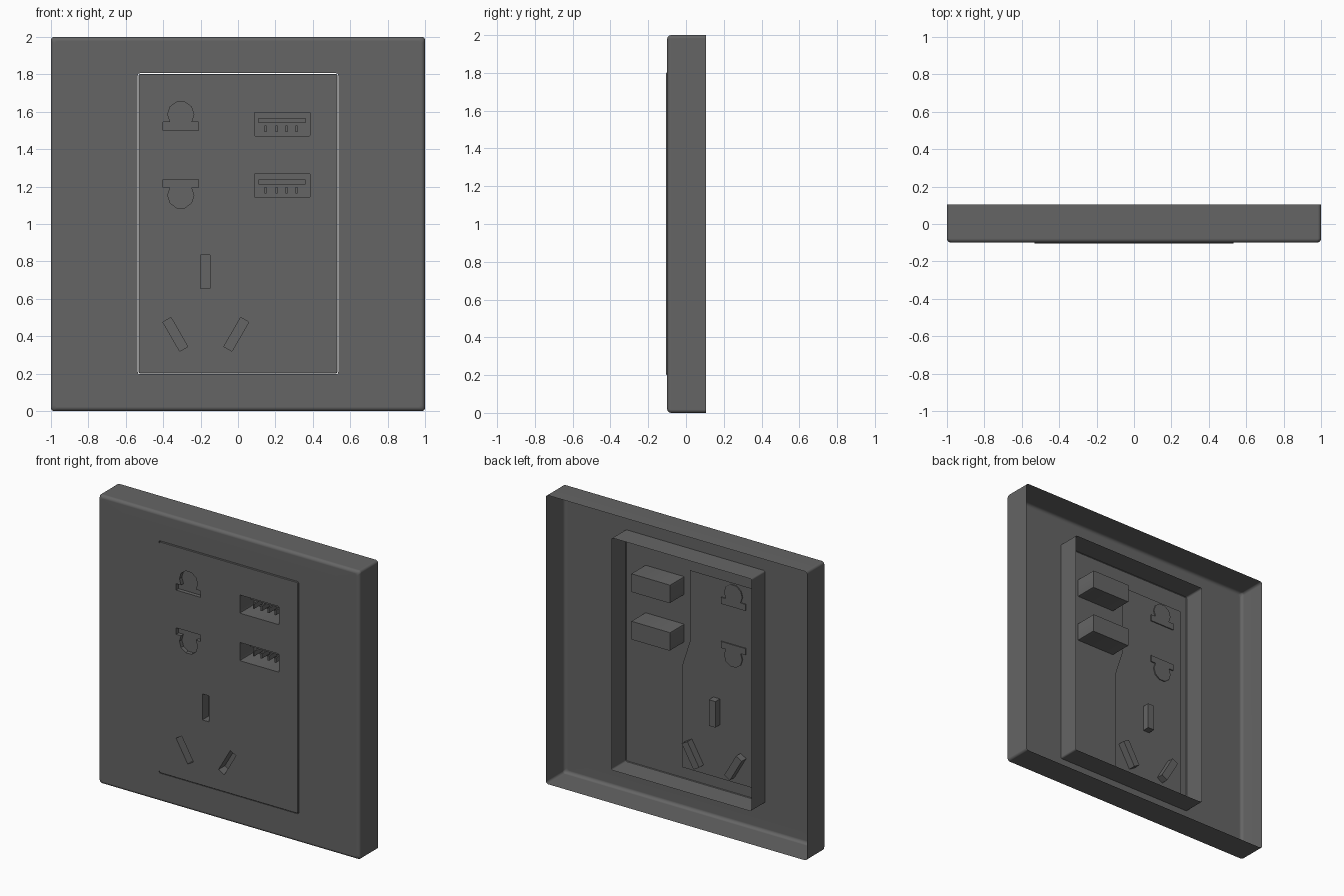
import bpy, bmesh, math
from mathutils import Vector

if "Cube" in bpy.data.objects:
    bpy.data.objects.remove(bpy.data.objects["Cube"])

FRONT, BACK = -0.105, 0.105

# Dark grey plastic
plastic = bpy.data.materials.new("dark_plastic")
plastic.diffuse_color = (0.13, 0.13, 0.13, 1)
plastic.use_nodes = True
plastic.node_tree.nodes["Principled BSDF"].inputs["Base Color"].default_value = plastic.diffuse_color


def finish(name, bm, front=True):
    """Turn a bmesh into an object, with the big front face looking to -y."""
    bmesh.ops.recalc_face_normals(bm, faces=bm.faces)
    if front:
        flat = [f for f in bm.faces if abs(f.normal.y) > 0.99]
        key = max(flat, key=lambda f: f.calc_area())
        if key.normal.y > 0:
            bmesh.ops.reverse_faces(bm, faces=bm.faces)
    me = bpy.data.meshes.new(name)
    bm.to_mesh(me)
    bm.free()
    me.materials.append(plastic)
    ob = bpy.data.objects.new(name, me)
    bpy.context.collection.objects.link(ob)
    bpy.ops.object.select_all(action='DESELECT')
    ob.select_set(True)
    bpy.context.view_layer.objects.active = ob
    bpy.ops.object.shade_smooth_by_angle(angle=math.radians(35))
    return ob


def rounded_rect(x0, x1, z0, z1, r, n=4):
    pts = []
    for cx, cz, a0 in ((x1 - r, z1 - r, 0), (x0 + r, z1 - r, 90),
                       (x0 + r, z0 + r, 180), (x1 - r, z0 + r, 270)):
        for i in range(n + 1):
            a = math.radians(a0 + 90 * i / n)
            pts.append((cx + r * math.cos(a), cz + r * math.sin(a)))
    return pts


def ring(bm, pts, y):
    return [bm.verts.new((x, y, z)) for x, z in pts]


def bridge(bm, a, b):
    n = len(a)
    for i in range(n):
        bm.faces.new((a[i], a[(i + 1) % n], b[(i + 1) % n], b[i]))


def sheet(bm, outline, holes, y):
    """Flat sheet with holes; returns the vertex loops, outline first."""
    loops, edges = [], []
    for pts in [outline] + holes:
        vs = ring(bm, pts, y)
        loops.append(vs)
        edges += [bm.edges.new((vs[i - 1], vs[i])) for i in range(len(vs))]
    bmesh.ops.triangle_fill(bm, use_beauty=True, use_dissolve=False,
                            edges=edges, normal=Vector((0, -1, 0)))
    return loops


def slot(cx, cz, angle, w=0.05, h=0.18):
    c, s = math.cos(angle), math.sin(angle)
    return [(cx + x * c - z * s, cz + x * s + z * c)
            for x, z in ((-w / 2, -h / 2), (w / 2, -h / 2),
                         (w / 2, h / 2), (-w / 2, h / 2))]


def box(name, x0, x1, y0, y1, z0, z1):
    bm = bmesh.new()
    bmesh.ops.create_cube(bm, size=1)
    for v in bm.verts:
        v.co = ((x0 + x1) / 2 + v.co.x * (x1 - x0),
                (y0 + y1) / 2 + v.co.y * (y1 - y0),
                (z0 + z1) / 2 + v.co.z * (z1 - z0))
    return finish(name, bm, front=False)


# Outer frame: open-backed shell with rounded front edge and a collar round the opening
bm = bmesh.new()
B = 0.022
profile = [(0, BACK)] + [(B * (1 - math.cos(t)), -0.1 + B * (1 - math.sin(t)))
                         for t in (math.radians(18 * i) for i in range(6))]
rings = [ring(bm, rounded_rect(-1 + d, 1 - d, d, 2 - d, 0.018), y) for d, y in profile]
opening = rounded_rect(-0.536, 0.536, 0.197, 1.806, 0.012)
rings += [ring(bm, opening, y) for y in (-0.1, 0.05)]
for a, b in zip(rings, rings[1:]):
    bridge(bm, a, b)
frame = finish("wall_plate_frame", bm)
# keep the large faces evenly shaded beside the rounded edge
weighted = frame.modifiers.new("even_shading", 'WEIGHTED_NORMAL')
weighted.keep_sharp = True

# Socket openings: domed two-pin pair, three flat slots, two charging ports
cx, cz, r = -0.306, 1.586, 0.07
dome = [(cx + r * math.cos(a), cz + r * math.sin(a))
        for a in (math.radians(-36 + 36 * i) for i in range(8))]
upper_pin = [(-0.4, 1.5), (-0.212, 1.5), (-0.212, 1.545)] + dome + [(-0.4, 1.545)]
lower_pin = [(x, 2 * 1.3695 - z) for x, z in reversed(upper_pin)]
pins = [upper_pin, lower_pin]
slots = [slot(-0.175, 0.745, 0)]
slots += [slot(-0.172 + s * 0.163, 0.41, -s * math.radians(30)) for s in (-1, 1)]
port_z = (1.471, 1.142)
ports = [rounded_rect(0.087, 0.387, z, z + 0.126, 0.006, 2) for z in port_z]

# Centre panel with closed pockets behind every opening
bm = bmesh.new()
holes = pins + slots + ports
depths = [-0.078] * 2 + [-0.035] * 3 + [0.05] * 2
panel_loops = sheet(bm, rounded_rect(-0.53, 0.53, 0.204, 1.8, 0.01), holes, FRONT)
rim_pts = rounded_rect(-0.533, 0.533, 0.2, 1.803, 0.012)
rim = ring(bm, rim_pts, FRONT + 0.004)
bridge(bm, panel_loops[0], rim)
bridge(bm, rim, ring(bm, rim_pts, -0.09))
for loop, pts, depth in zip(panel_loops[1:], holes, depths):
    cap = ring(bm, pts, depth)
    bridge(bm, loop, cap)
    bm.faces.new(cap)
finish("socket_panel", bm)

# Backing plate behind the pin openings
bm = bmesh.new()
sheet(bm, [(-0.465, 0.285), (0.085, 0.285), (0.085, 1.0), (0.03, 1.17),
           (0.03, 1.665), (-0.465, 1.665)], pins + slots, -0.085)
finish("shutter_backing", bm)

# Tongue and contacts inside each charging port
for n, z in enumerate(port_z, 1):
    box(f"port_tongue_{n}", 0.11, 0.362, -0.02, 0.049, z + 0.07, z + 0.096)
    for k, x in enumerate((0.147, 0.206, 0.26, 0.313), 1):
        box(f"port_contact_{n}_{k}", x - 0.005, x + 0.005, -0.04, 0.049,
            z + 0.022, z + 0.055)
